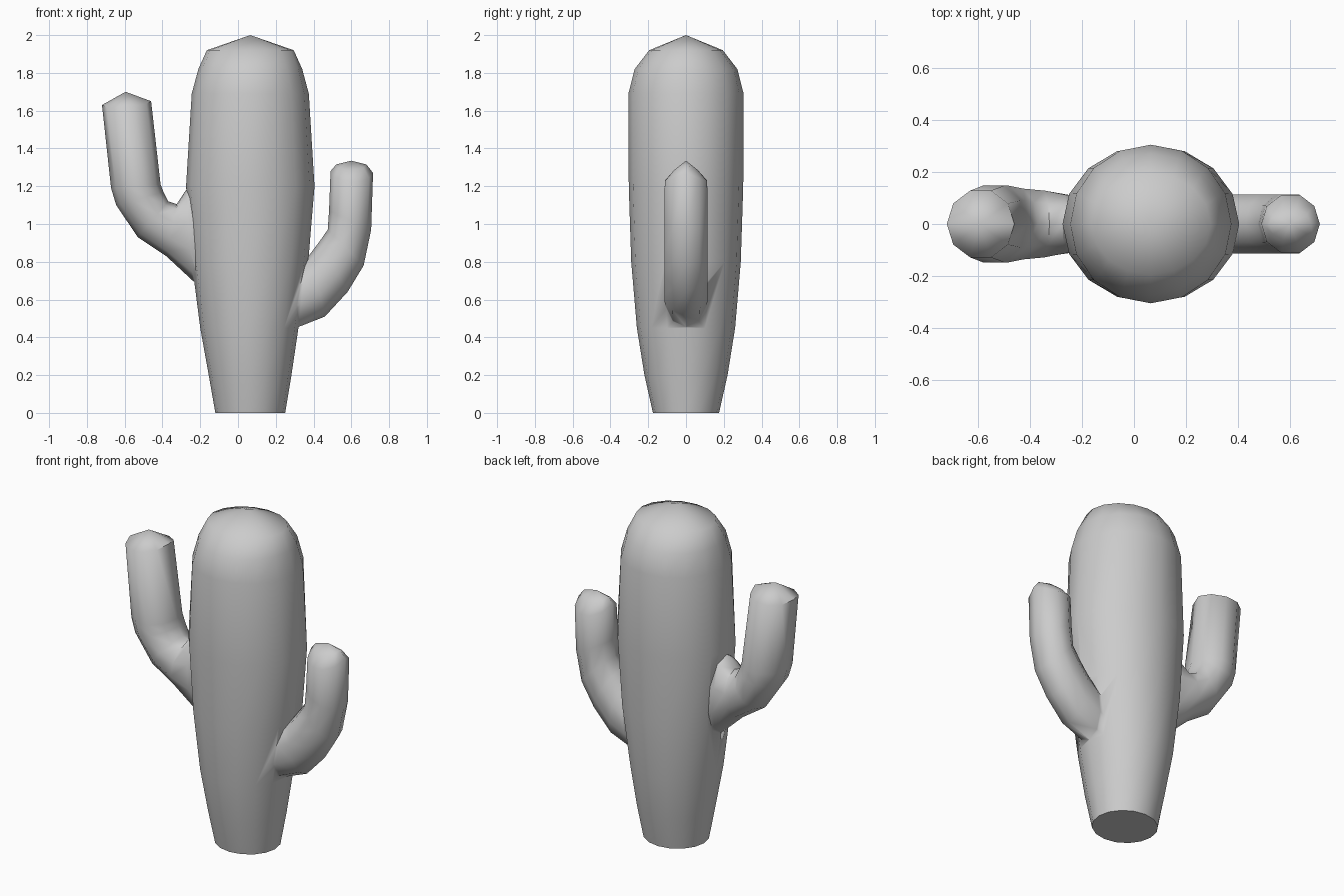
import bpy, bmesh, math

if "Cube" in bpy.data.objects:
    bpy.data.objects.remove(bpy.data.objects["Cube"])


def loft(name, rings, sides, apex):
    """Skin oval rings given as (outer xz, inner xz, half depth y, side sag), closed by a point."""
    bm = bmesh.new()
    loops = []
    for (ox, oz), (ix, iz), hy, sag in rings:
        loop = []
        for i in range(sides):
            a = 2 * math.pi * i / sides
            c, s = math.cos(a), math.sin(a)
            x = (ox + ix) / 2 + (ox - ix) / 2 * c
            z = (oz + iz) / 2 + (oz - iz) / 2 * c - sag * abs(s)
            loop.append(bm.verts.new((x, hy * s, z)))
        loops.append(loop)
    tip = bm.verts.new(apex)
    bm.faces.new(loops[0])
    for a, b in zip(loops, loops[1:]):
        for i in range(sides):
            j = (i + 1) % sides
            bm.faces.new((a[i], a[j], b[j], b[i]))
    for i in range(sides):
        bm.faces.new((loops[-1][i], loops[-1][(i + 1) % sides], tip))
    bmesh.ops.recalc_face_normals(bm, faces=bm.faces)
    mesh = bpy.data.meshes.new(name)
    bm.to_mesh(mesh)
    bm.free()
    ob = bpy.data.objects.new(name, mesh)
    bpy.context.collection.objects.link(ob)
    return ob


# Trunk: z, left x, right x, half depth
profile = [(0, -.12, .25, .175), (.2, -.155, .283, .22), (.45, -.2, .32, .26),
           (.8, -.245, .372, .29), (1.2, -.275, .405, .303), (1.69, -.245, .375, .305),
           (1.82, -.21, .34, .272), (1.92, -.165, .295, .195)]
trunk = loft("cactus_trunk", [((r, z), (l, z), d, 0) for z, l, r, d in profile],
             16, (.065, 0, 2.0))

# Tall arm on the left
left_arm = loft("left_arm", [
    ((-.12, .62), (-.12, 1.22), .11, 0),
    ((-.24, .70), (-.275, 1.18), .118, 0),
    ((-.38, .83), (-.325, 1.105), .135, 0),
    ((-.53, .93), (-.37, 1.12), .143, 0),
    ((-.645, 1.10), (-.395, 1.17), .155, 0),
    ((-.672, 1.19), (-.41, 1.21), .155, 0),
    ((-.72, 1.63), (-.46, 1.65), .135, .02),
], 10, (-.595, 0, 1.70))

# Short arm on the right
right_arm = loft("right_arm", [
    ((.2, .41), (.2, .72), .11, 0),
    ((.32, .455), (.36, .81), .118, 0),
    ((.46, .51), (.385, .845), .12, 0),
    ((.58, .64), (.43, .905), .12, 0),
    ((.665, .78), (.475, .97), .12, 0),
    ((.705, .97), (.482, 1.07), .12, 0),
    ((.715, 1.27), (.49, 1.28), .118, .05),
    ((.68, 1.315), (.52, 1.315), .065, .03),
], 10, (.60, 0, 1.335))

# Fuse the arms into the trunk as one skin
bpy.context.view_layer.objects.active = trunk
trunk.select_set(True)
for arm in (left_arm, right_arm):
    mod = trunk.modifiers.new("fuse", 'BOOLEAN')
    mod.operation = 'UNION'
    mod.solver = 'EXACT'
    mod.object = arm
    bpy.ops.object.modifier_apply(modifier=mod.name)
    bpy.data.objects.remove(arm)
trunk.name = "cactus"
bpy.ops.object.shade_smooth_by_angle(angle=math.radians(60))
